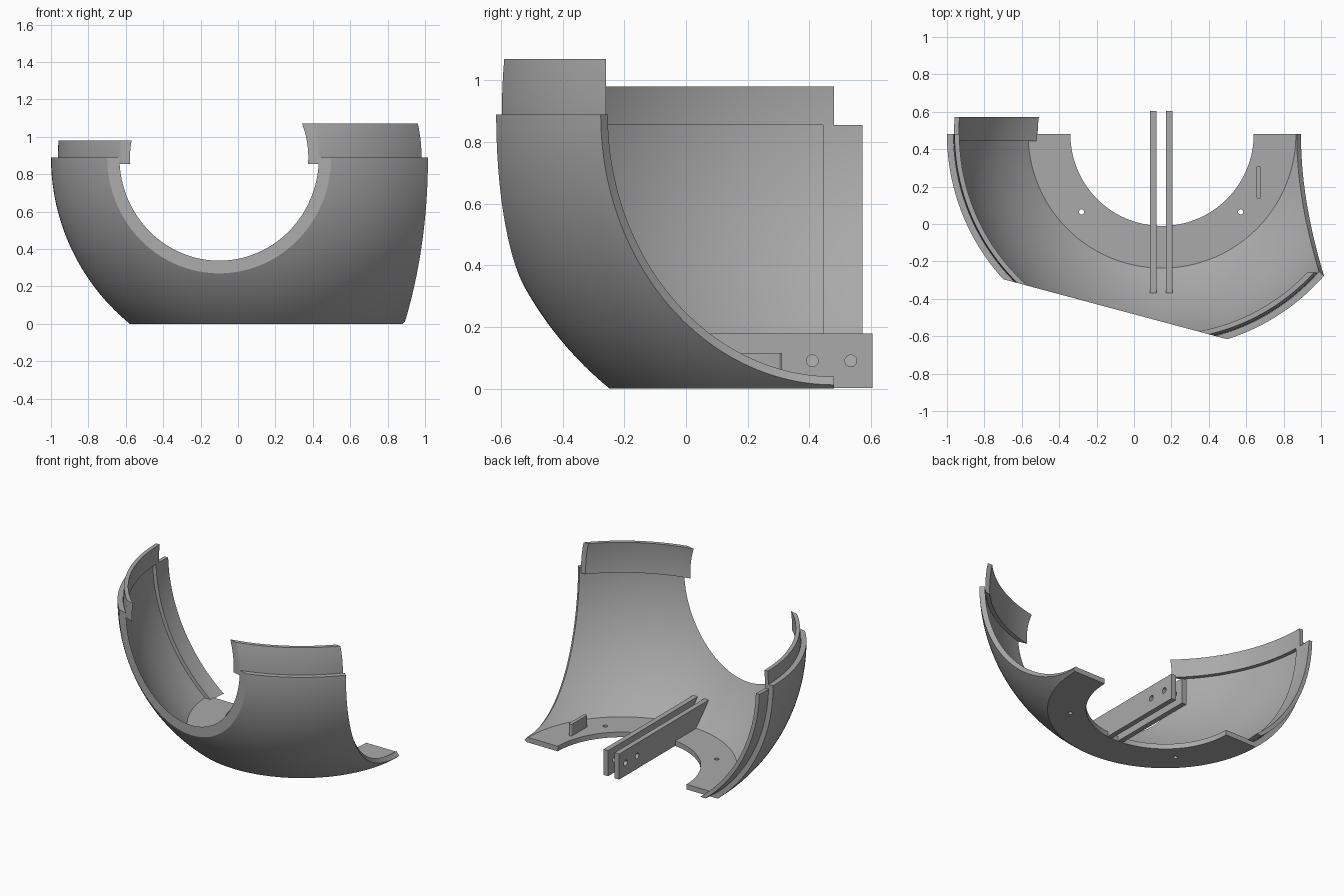
import bpy, bmesh, math
from mathutils import Vector

if "Cube" in bpy.data.objects:
    bpy.data.objects.remove(bpy.data.objects["Cube"], do_unlink=True)

CENTER = Vector((0.15, 0.48, 0.89))   # common centre of all spherical surfaces
R_OUT, R_IN = 1.15, 1.115             # shell skin
TAB_OUT, TAB_IN = 1.113, 1.087        # joining lips inside the skin
FLOOR = 0.035
PORT_NORMAL = Vector((-math.sin(math.radians(15)), -math.cos(math.radians(15)), 0))
PORT_POINT = CENTER + PORT_NORMAL * 0.9686

grey = bpy.data.materials.new("plain_grey")
grey.use_nodes = True
grey.diffuse_color = (0.4, 0.4, 0.4, 1)
grey.node_tree.nodes["Principled BSDF"].inputs["Base Color"].default_value = (0.4, 0.4, 0.4, 1)


def finish(name, bm):
    """Turn a bmesh into a named object."""
    bmesh.ops.recalc_face_normals(bm, faces=bm.faces[:])
    mesh = bpy.data.meshes.new(name)
    bm.to_mesh(mesh)
    bm.free()
    mesh.materials.append(grey)
    obj = bpy.data.objects.new(name, mesh)
    bpy.context.collection.objects.link(obj)
    return obj


def arc(radius, z0, z1, steps=28):
    """Sphere outline as (distance from axis, z) between two heights."""
    a0, a1 = (math.asin((z - CENTER.z) / radius) for z in (z0, z1))
    angles = [a0 + (a1 - a0) * i / steps for i in range(steps + 1)]
    return [(radius * math.cos(a), CENTER.z + radius * math.sin(a)) for a in angles]


def revolve(profile, start, end, steps=120):
    """Sweep a closed profile round the vertical axis and cap both ends."""
    bm = bmesh.new()
    rings = []
    for i in range(steps + 1):
        a = math.radians(start + (end - start) * i / steps)
        rings.append([bm.verts.new((CENTER.x + r * math.cos(a), CENTER.y + r * math.sin(a), z))
                      for r, z in profile])
    n = len(profile)
    for p, q in zip(rings, rings[1:]):
        for k in range(n):
            m = (k + 1) % n
            bm.faces.new((p[k], p[m], q[m], q[k]))
    bm.faces.new(rings[0])
    bm.faces.new(rings[-1])
    bmesh.ops.recalc_face_normals(bm, faces=bm.faces[:])
    return bm


def trim(bm, point, normal):
    """Remove everything on the normal side of a plane and close the cut."""
    geom = bm.verts[:] + bm.edges[:] + bm.faces[:]
    cut = bmesh.ops.bisect_plane(bm, geom=geom, plane_co=point, plane_no=normal,
                                 dist=1e-5, clear_outer=True)["geom_cut"]
    edges = [e for e in cut if isinstance(e, bmesh.types.BMEdge) and e.is_boundary]
    if edges:
        bmesh.ops.edgeloop_fill(bm, edges=edges)


def lip(z0, z1, start, end):
    return revolve(arc(TAB_OUT, z0, z1) + arc(TAB_IN, z1, z0), start, end)


def prism(name, outline, axis, low, high):
    """Extrude a 2D outline along x (outline is y, z) or z (outline is x, y)."""
    bm = bmesh.new()
    place = (lambda p, h: (h, p[0], p[1])) if axis == "x" else (lambda p, h: (p[0], p[1], h))
    a = [bm.verts.new(place(p, low)) for p in outline]
    b = [bm.verts.new(place(p, high)) for p in outline]
    bm.faces.new(a)
    bm.faces.new(b)
    for k in range(len(a)):
        m = (k + 1) % len(a)
        bm.faces.new((a[k], a[m], b[m], b[k]))
    return finish(name, bm)


def circle(u, v, r, n=24):
    return [(u + r * math.cos(math.tau * i / n), v + r * math.sin(math.tau * i / n))
            for i in range(n)]


def subtract(obj, cutter):
    mod = obj.modifiers.new("cut", "BOOLEAN")
    mod.operation, mod.solver, mod.object = "DIFFERENCE", "EXACT", cutter
    bpy.context.view_layer.objects.active = obj
    bpy.ops.object.modifier_apply(modifier=mod.name)
    bpy.data.objects.remove(cutter, do_unlink=True)


# Shell quarter with its floor ring, cut by the slanted round port
bm = revolve(arc(R_OUT, 0, CENTER.z) + arc(R_IN, CENTER.z, FLOOR) + [(0.49, FLOOR), (0.49, 0)],
             180, 360)
trim(bm, PORT_POINT, PORT_NORMAL)
shell = finish("shell", bm)

# Side opening: an elliptical cone from the sphere centre
bm = bmesh.new()
tip = bm.verts.new(CENTER)
far = bm.verts.new(CENTER + Vector((3, 0, 0)))
ring = []
for i in range(128):
    t = math.tau * i / 128
    dy, dz = 0.757 * math.cos(t), 0.878 * math.sin(t)
    dx = math.sqrt(R_OUT ** 2 - dy * dy - dz * dz)
    ring.append(bm.verts.new(CENTER + 2 * Vector((dx, dy, dz))))
for p, q in zip(ring, ring[1:] + ring[:1]):
    bm.faces.new((tip, p, q))
    bm.faces.new((far, q, p))
subtract(shell, finish("side_cutter", bm))

# Screw holes in the floor
for x in (-0.28, 0.57):
    subtract(shell, prism("screw_cutter", circle(x, 0.065, 0.014), "z", -0.1, 0.1))

# Lip on top of the right wall
bm = lip(0.855, 0.98, 180, 270)
trim(bm, PORT_POINT, PORT_NORMAL)
right_lip = finish("right_top_lip", bm)

# Lip on top of the left front wall
bm = lip(0.855, 1.07, 270, 360)
trim(bm, PORT_POINT, PORT_NORMAL)
trim(bm, Vector((0, -0.26, 0)), Vector((0, 1, 0)))
left_lip = finish("left_top_lip", bm)

# Lip along the back edge of the right wall
bm = lip(FLOOR - 0.005, 0.855, 150, 210)
trim(bm, Vector((0, 0.572, 0)), Vector((0, 1, 0)))
trim(bm, Vector((0, 0.445, 0)), Vector((0, -1, 0)))
back_lip = finish("back_lip", bm)

# Pair of mounting plates whose front ends follow the sphere
plates = []
for name, x in (("right_plate", 0.085), ("left_plate", 0.17)):
    front = [(CENTER.y - r, z) for r, z in arc(1.108, 0.002, 0.178, 10)]
    plate = prism(name, front + [(0.605, 0.178), (0.605, 0.002)], "x", x, x + 0.035)
    for y in (0.41, 0.535):
        subtract(plate, prism("bolt_cutter", circle(y, 0.09, 0.019), "x", x - 0.02, x + 0.055))
    plates.append(plate)

# Small upright stop with rounded ends
w = 0.0125
ends = [(0.667 + w * math.cos(math.pi * i / 8), 0.298 + w * math.sin(math.pi * i / 8))
        for i in range(9)]
ends += [(0.667 - (x - 0.667), 0.445 - y) for x, y in ends]
stop = prism("floor_stop", ends, "z", 0.02, 0.115)

# Smooth curved surfaces, keep rims crisp
for obj in [shell, right_lip, left_lip, back_lip, stop] + plates:
    bpy.ops.object.select_all(action="DESELECT")
    obj.select_set(True)
    bpy.context.view_layer.objects.active = obj
    bpy.ops.object.shade_smooth_by_angle(angle=math.radians(30))
